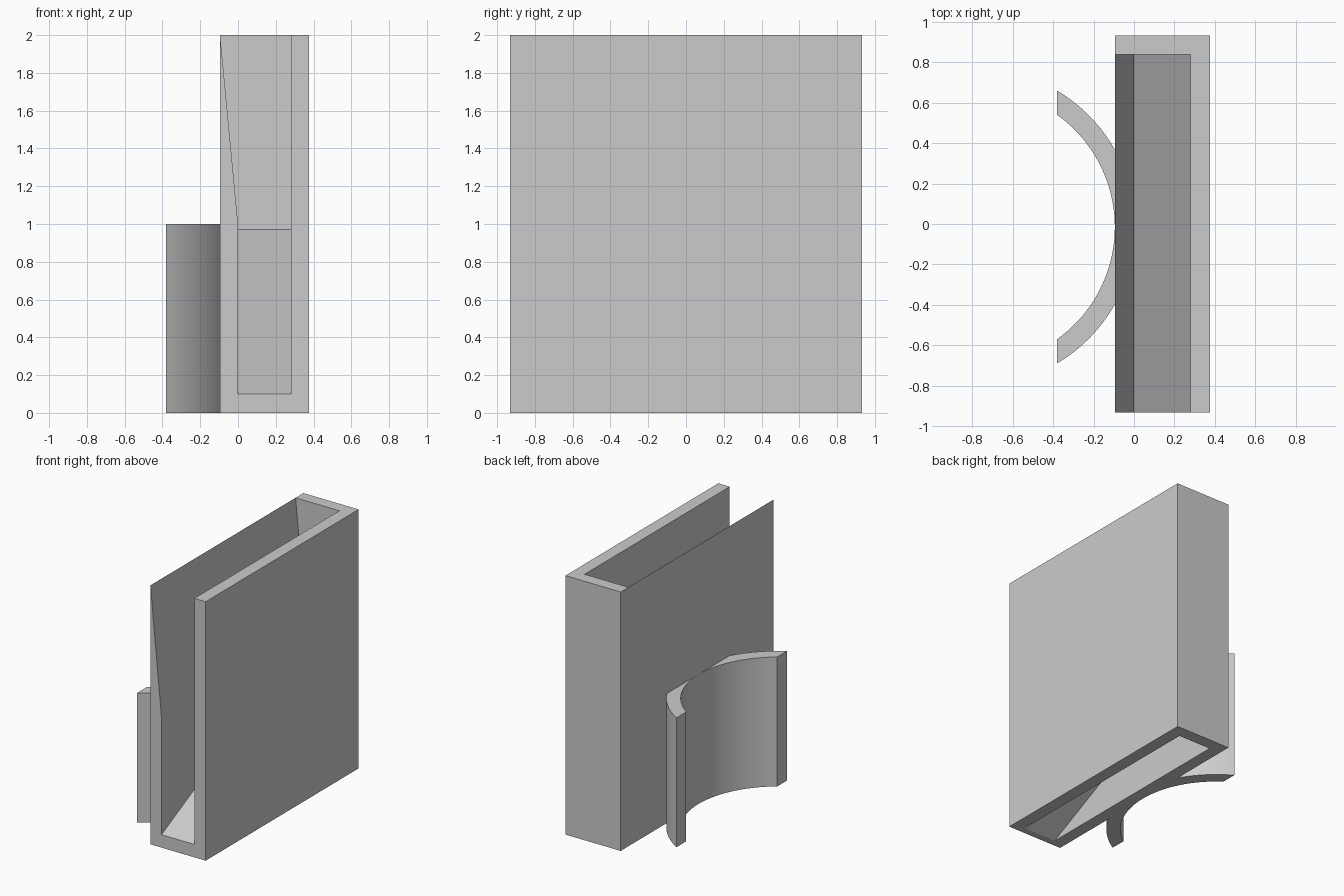
import bpy, bmesh, math
from mathutils import Vector

cube = bpy.data.objects.get("Cube")
if cube:
    bpy.data.objects.remove(cube, do_unlink=True)

grey = bpy.data.materials.new("plain grey")
grey.use_nodes = True
grey.diffuse_color = (0.6, 0.6, 0.6, 1)
grey.node_tree.nodes["Principled BSDF"].inputs["Base Color"].default_value = (0.6, 0.6, 0.6, 1)

LEFT, RIGHT, HALF, BACK = -0.095, 0.377, 0.933, 0.838   # case extents
IN_L, IN_R = 0.0, 0.28                                  # slot sides


def prism(points, sweep):
    """Closed polygon swept along a vector."""
    bm = bmesh.new()
    face = bm.faces.new([bm.verts.new(p) for p in points])
    out = bmesh.ops.extrude_face_region(bm, geom=[face], use_keep_orig=True)
    moved = [g for g in out["geom"] if isinstance(g, bmesh.types.BMVert)]
    bmesh.ops.translate(bm, verts=moved, vec=Vector(sweep))
    bmesh.ops.recalc_face_normals(bm, faces=bm.faces)
    return bm


def finish(bm, name):
    mesh = bpy.data.meshes.new(name)
    bm.to_mesh(mesh)
    bm.free()
    mesh.materials.append(grey)
    obj = bpy.data.objects.new(name, mesh)
    bpy.context.collection.objects.link(obj)
    return obj


# Three-sided case, open at the front
plan = [(LEFT, -HALF), (IN_L, -HALF), (IN_L, BACK), (IN_R, BACK),
        (IN_R, -HALF), (RIGHT, -HALF), (RIGHT, HALF), (LEFT, HALF)]
bm = prism([(x, y, 0) for x, y in plan], (0, 0, 2))
bmesh.ops.bisect_plane(bm, geom=bm.verts[:] + bm.edges[:] + bm.faces[:],
                       plane_co=(0, 0, 1), plane_no=(0, 0, 1))
# Upper half of the right wall tapers to a thin edge
for v in bm.verts:
    if v.co.z > 1.5 and abs(v.co.x - IN_L) < 0.01:
        v.co.x = LEFT + 0.0005
finish(bm, "case")

# Sloping floor, hollow underneath
side = [(-HALF, 0), (-0.88, 0), (BACK, 0.845), (BACK, 0.97), (-HALF, 0.1)]
finish(prism([(IN_L, y, z) for y, z in side], (IN_R - IN_L, 0, 0)), "sloping_floor")

# Curved clip: two mirrored horns springing from the right wall
R_IN, R_OUT, TIP, MID_Y, STEPS = 0.683, 0.783, -0.38, -0.015, 24
CX = LEFT - R_IN


def arc(radius, x_from, x_to):
    a, b = (math.acos(min(1, (x - CX) / radius)) for x in (x_from, x_to))
    angles = [a + (b - a) * i / STEPS for i in range(STEPS + 1)]
    return [(CX + radius * math.cos(t), radius * math.sin(t)) for t in angles]


horn = arc(R_OUT, LEFT, TIP) + arc(R_IN, TIP, LEFT)
for name, sign in (("back_clip_arm", 1), ("front_clip_arm", -1)):
    arm = finish(prism([(x, MID_Y + sign * y, 0) for x, y in horn], (0, 0, 1)), name)
    bpy.ops.object.select_all(action="DESELECT")
    arm.select_set(True)
    bpy.context.view_layer.objects.active = arm
    bpy.ops.object.shade_smooth_by_angle(angle=math.radians(30))
